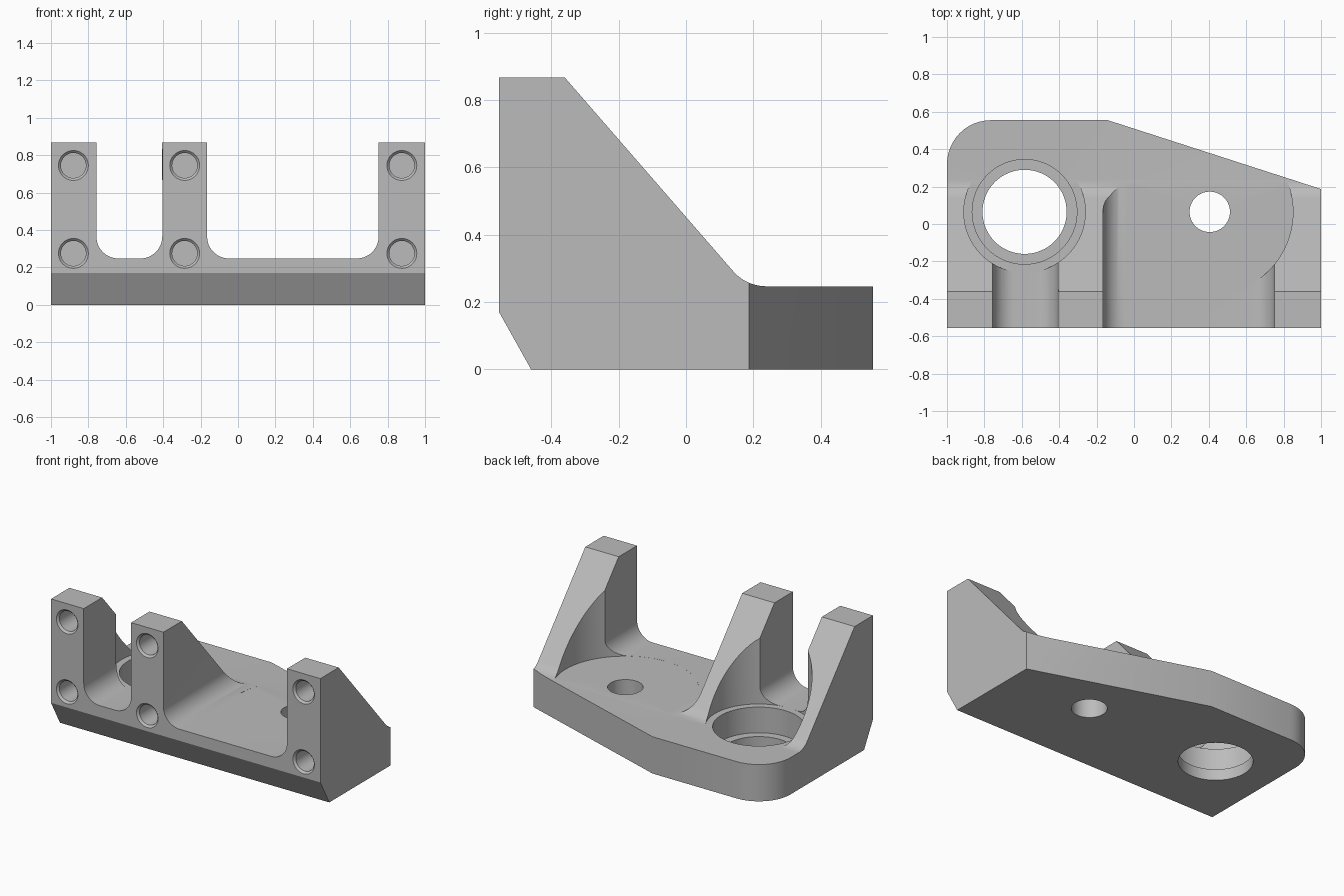
import bpy, bmesh, math
from mathutils import Vector

cube = bpy.data.objects.get("Cube")
if cube:
    bpy.data.objects.remove(cube, do_unlink=True)

FLOOR = 0.247          # top of the base plate
FRONT = -0.555         # front face of the uprights
CUT = FLOOR + 0.0004   # floor level of the clearance cuts

metal = bpy.data.materials.new("grey_metal")
metal.use_nodes = True
grey = (0.5, 0.5, 0.5, 1)
metal.diffuse_color = grey
metal.node_tree.nodes["Principled BSDF"].inputs["Base Color"].default_value = grey


def to_3d(u, v, w, axis):
    """Place profile point (u, v) at depth w along the axis."""
    return {"x": (w, u, v), "y": (u, w, v), "z": (u, v, w)}[axis]


def skin(name, rings):
    """Closed solid through matching rings of 3D points."""
    bm = bmesh.new()
    loops = [[bm.verts.new(p) for p in ring] for ring in rings]
    n = len(loops[0])
    for a, b in zip(loops, loops[1:]):
        for i in range(n):
            j = (i + 1) % n
            bm.faces.new((a[i], a[j], b[j], b[i]))
    bm.faces.new(loops[0])
    bm.faces.new(loops[-1])
    bmesh.ops.recalc_face_normals(bm, faces=bm.faces)
    mesh = bpy.data.meshes.new(name)
    bm.to_mesh(mesh)
    bm.free()
    mesh.materials.append(metal)
    obj = bpy.data.objects.new(name, mesh)
    bpy.context.collection.objects.link(obj)
    return obj


def rounded(corners, steps=12):
    """Outline from (u, v, radius) corners, with tangent arcs."""
    out = []
    for i, (u, v, r) in enumerate(corners):
        p = Vector((u, v))
        if not r:
            out.append(p)
            continue
        a = (Vector(corners[i - 1][:2]) - p).normalized()
        b = (Vector(corners[(i + 1) % len(corners)][:2]) - p).normalized()
        half = math.acos(a.dot(b)) / 2
        centre = p + (a + b).normalized() * (r / math.sin(half))
        start = p + a * (r / math.tan(half)) - centre
        end = p + b * (r / math.tan(half)) - centre
        sweep = math.pi - 2 * half
        for k in range(steps + 1):
            t = k / steps
            spoke = start * math.sin((1 - t) * sweep) + end * math.sin(t * sweep)
            out.append(centre + spoke.normalized() * r)
    return out


def prism(name, corners, axis, lo, hi):
    outline = rounded(corners)
    return skin(name, [[to_3d(p.x, p.y, w, axis) for p in outline] for w in (lo, hi)])


def lathe(name, centre, axis, profile, sides=64):
    """Stepped round cutter from (depth, radius) pairs."""
    turn = [2 * math.pi * i / sides for i in range(sides)]
    return skin(name, [[to_3d(centre[0] + r * math.cos(t), centre[1] + r * math.sin(t), w, axis)
                        for t in turn] for w, r in profile])


def carve(obj, cutter, operation="DIFFERENCE"):
    mod = obj.modifiers.new("carve", "BOOLEAN")
    mod.operation = operation
    mod.solver = "EXACT"
    mod.object = cutter
    cutter.hide_render = True
    bpy.context.view_layer.objects.active = obj
    bpy.ops.object.modifier_apply(modifier=mod.name)
    bpy.data.objects.remove(cutter, do_unlink=True)


# Side silhouette: chamfered front foot, sloping ribs, flat plate
bracket = prism("mounting_bracket", [
    (-0.46, 0, 0), (0.8, 0, 0), (0.8, FLOOR, 0), (0.179, FLOOR, 0.13),
    (-0.36, 0.867, 0), (FRONT, 0.867, 0), (FRONT, 0.17, 0)], "x", -1.2, 1.2)

# Plan outline: one rounded and one slanted back corner
carve(bracket, prism("plan_outline", [
    (-1, -0.8, 0), (1, -0.8, 0), (1, 0.187, 0),
    (-0.14, 0.555, 0), (-1, 0.555, 0.235)], "z", -0.2, 1.2), "INTERSECT")

# Round-bottomed slots between the three uprights
for left, right in ((-0.757, -0.405), (-0.165, 0.752)):
    carve(bracket, prism("slot_cutter", [
        (left, 1.1, 0), (left, FLOOR + 0.0008, 0.117),
        (right, FLOOR + 0.0008, 0.117), (right, 1.1, 0)], "y", -0.9, 0.9))

# Large counterbored hole and small hole, each with clearance above the plate
carve(bracket, lathe("large_hole_cutter", (-0.585, 0.065), "z", [
    (-0.1, 0.225), (0.075, 0.225), (0.075, 0.28),
    (CUT, 0.28), (CUT, 0.325), (1.1, 0.325)]))
carve(bracket, lathe("small_hole_cutter", (0.405, 0.065), "z", [
    (-0.1, 0.108), (CUT, 0.108), (CUT, 0.445), (1.1, 0.445)], 96))

# Chamfered blind bolt holes in the front of each upright
for x in (-0.88, -0.285, 0.876):
    for z in (0.275, 0.745):
        carve(bracket, lathe("bolt_hole_cutter", (x, z), "y", [
            (FRONT - 0.02, 0.1), (FRONT + 0.013, 0.067), (FRONT + 0.17, 0.067)], 40))

# Smooth the curved walls, keep machined edges sharp
bpy.ops.object.select_all(action="DESELECT")
bracket.select_set(True)
bpy.context.view_layer.objects.active = bracket
bpy.ops.object.shade_smooth_by_angle(angle=math.radians(25))
